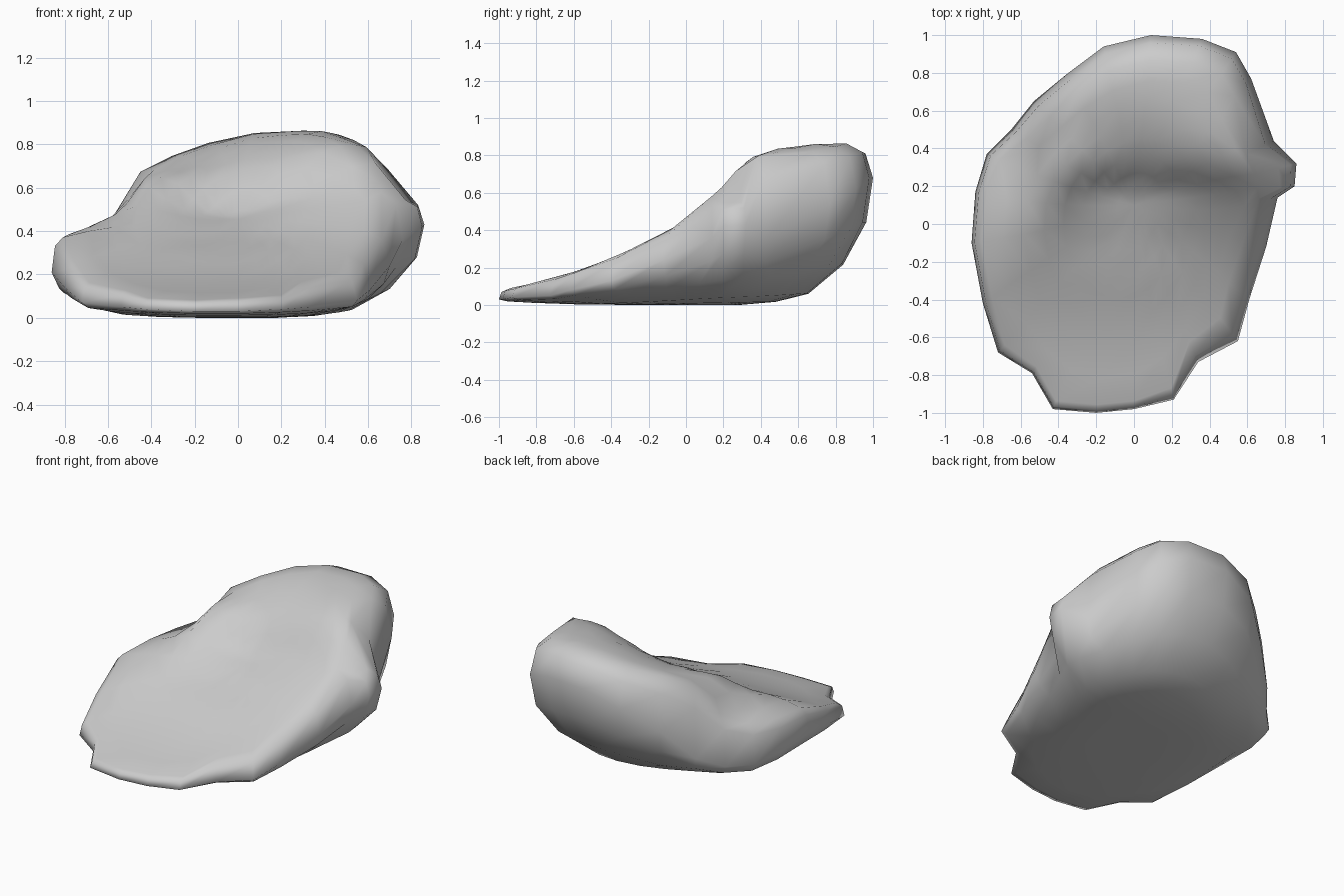
import bpy
import bmesh
import math
from mathutils import Vector

start_cube = bpy.data.objects.get("Cube")
if start_cube:
    bpy.data.objects.remove(start_cube, do_unlink=True)

# Outline anticlockwise: x, y, height at widest, crest inset
OUTLINE = [
    (-.43, -.98, .04, .04), (-.2, -1, .03, .04), (0, -.98, .03, .04),
    (.21, -.93, .04, .06), (.34, -.73, .05, .13), (.55, -.62, .08, .17),
    (.61, -.4, .13, .18), (.7, -.12, .24, .17), (.76, .14, .36, .13),
    (.85, .2, .42, .09), (.86, .32, .43, .11), (.74, .44, .36, .2),
    (.62, .77, .54, .14), (.54, .91, .62, .14), (.36, .98, .68, .14),
    (.09, 1, .68, .15), (-.16, .94, .58, .15), (-.36, .79, .42, .15),
    (-.53, .65, .23, .15), (-.65, .5, .15, .12), (-.78, .37, .15, .09),
    (-.84, .17, .18, .07), (-.86, -.1, .21, .06), (-.8, -.42, .14, .06),
    (-.72, -.68, .07, .05), (-.54, -.79, .05, .04),
]
CENTRE = Vector((0, .1, 0))

# Underside curve: share of the way to the centre, share of height left
UNDERSIDE = [(.04, .65), (.14, .34), (.33, .1), (.52, .03), (.76, 0)]

# Height of the upper surface along its length and across its width
LENGTHWISE = [(-1, .06), (-.94, .09), (-.74, .13), (-.46, .22), (-.1, .39),
              (.18, .62), (.32, .8), (.5, .88), (.8, .9), (1, .85)]
WIDTHWISE = [(-.83, .37), (-.6, .47), (-.53, .54), (-.45, .7), (-.27, .78),
             (.05, .86), (.37, .88), (.6, .8), (.74, .57), (.86, .48)]


def along(curve, value):
    value = min(max(value, curve[0][0]), curve[-1][0])
    for (a, low), (b, high) in zip(curve, curve[1:]):
        if value <= b:
            return low + (high - low) * (value - a) / (b - a)


def top_height(spot):
    a, b = along(LENGTHWISE, spot.y), along(WIDTHWISE, spot.x)
    blend = max(.06 - abs(a - b), 0)
    # Shallow hollow where the back meets the seat
    hollow = .15 * math.exp(-((spot.x + .08) / .4) ** 2 - ((spot.y - .28) / .3) ** 2)
    return min(a, b) - blend * blend / .24 - hollow


def toward(point, target, share, height):
    spot = point.lerp(target, share)
    return Vector((spot.x, spot.y, height))


def relaxed(ring):
    return [(ring[i - 1] + 2 * p + ring[(i + 1) % len(ring)]) / 4
            for i, p in enumerate(ring)]


def on_top(point, share):
    spot = point.lerp(CENTRE, share)
    return Vector((spot.x, spot.y, top_height(spot)))


def make_rings():
    widest = [Vector(p[:3]) for p in OUTLINE]
    rings = [widest]
    # Underside, losing the bumps of the outline as it goes in
    smooth = widest
    for share, left in UNDERSIDE:
        rings.insert(0, [toward(w, CENTRE, share, w.z * left) for w in smooth])
        smooth = relaxed(relaxed(smooth))
    # Rounded shoulder between the widest line and the crest
    crest = [on_top(w, p[3]) for w, p in zip(widest, OUTLINE)]
    rings.append([toward(w, c, .3, w.z + (c.z - w.z) * .75)
                  for w, c in zip(widest, crest)])
    rings.append(crest)
    # Sloping upper surface
    smooth = crest
    for step in range(1, 8):
        smooth = relaxed(smooth)
        rings.append([on_top(c, step / 8) for c in smooth])
    return rings


# Skin the rings and close both ends
bm = bmesh.new()
loops = [[bm.verts.new(p) for p in ring] for ring in make_rings()]
bottom, top = bm.verts.new(CENTRE), bm.verts.new(on_top(CENTRE, 0))
count = len(OUTLINE)
for i in range(count):
    j = (i + 1) % count
    for low, high in zip(loops, loops[1:]):
        bm.faces.new((low[i], low[j], high[j], high[i]))
    bm.faces.new((bottom, loops[0][j], loops[0][i]))
    bm.faces.new((top, loops[-1][i], loops[-1][j]))
bmesh.ops.recalc_face_normals(bm, faces=bm.faces)
for face in bm.faces:
    face.smooth = True
mesh = bpy.data.meshes.new("sloping_cushion")
bm.to_mesh(mesh)
bm.free()
cushion = bpy.data.objects.new("sloping_cushion", mesh)
bpy.context.collection.objects.link(cushion)

# Plain grey finish
grey = bpy.data.materials.new("light_grey")
grey.use_nodes = True
colour = (.6, .6, .6, 1)
grey.diffuse_color = colour
grey.node_tree.nodes["Principled BSDF"].inputs["Base Color"].default_value = colour
mesh.materials.append(grey)
